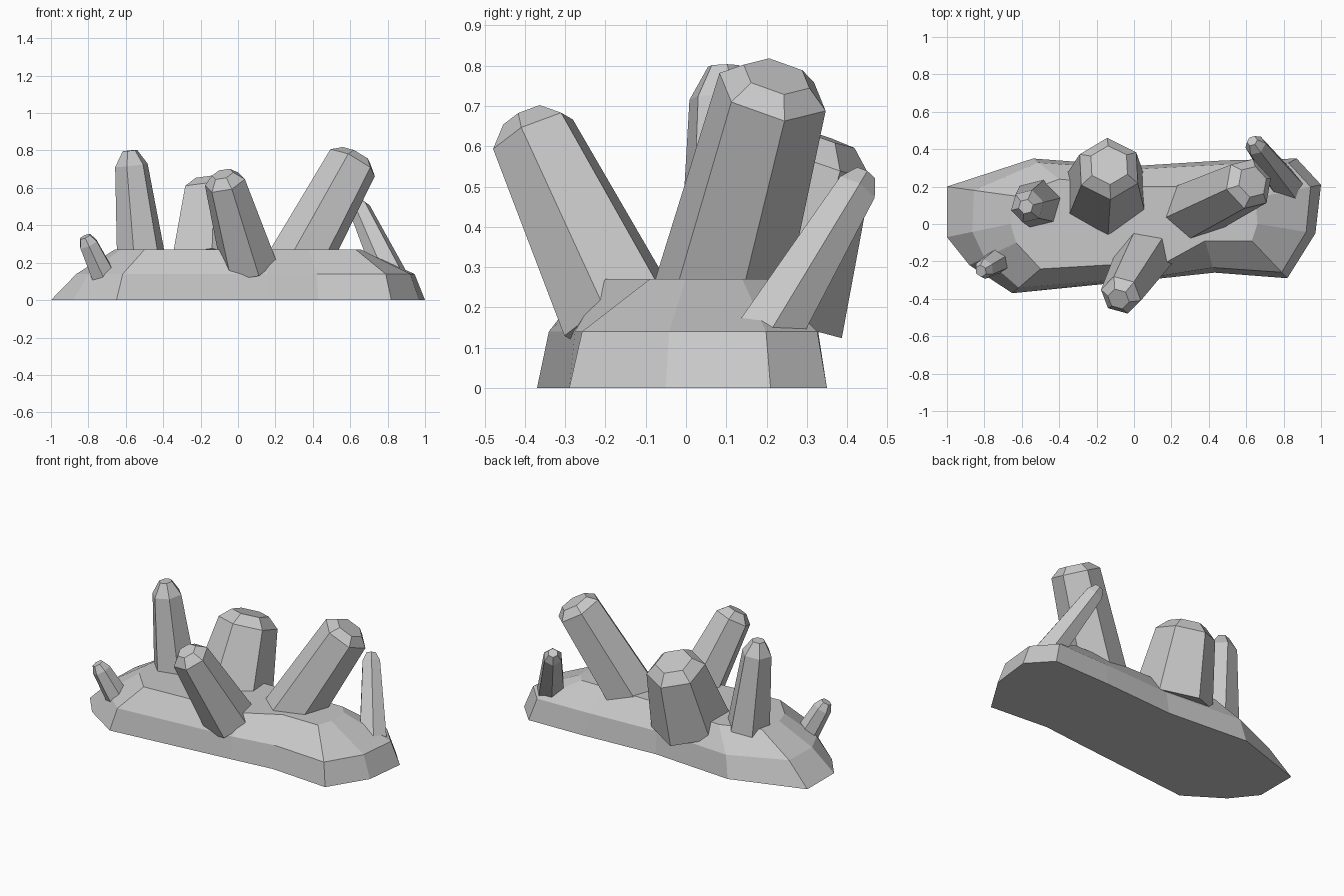
import bpy
import bmesh
import math
from mathutils import Vector

default_cube = bpy.data.objects.get("Cube")
if default_cube:
    bpy.data.objects.remove(default_cube, do_unlink=True)

# One plain grey stone colour
stone = bpy.data.materials.new("stone_grey")
stone.use_nodes = True
colour = (0.58, 0.58, 0.58, 1)
stone.diffuse_color = colour
stone.node_tree.nodes["Principled BSDF"].inputs["Base Color"].default_value = colour


def loft(name, rings):
    """Skin a stack of equal-length rings and cap both ends."""
    bm = bmesh.new()
    layers = [[bm.verts.new(point) for point in ring] for ring in rings]
    count = len(layers[0])
    for lower, upper in zip(layers, layers[1:]):
        for i in range(count):
            j = (i + 1) % count
            bm.faces.new((lower[i], lower[j], upper[j], upper[i]))
    bm.faces.new(list(reversed(layers[0])))
    bm.faces.new(layers[-1])
    bmesh.ops.recalc_face_normals(bm, faces=bm.faces[:])
    mesh = bpy.data.meshes.new(name)
    bm.to_mesh(mesh)
    bm.free()
    mesh.materials.append(stone)
    obj = bpy.data.objects.new(name, mesh)
    bpy.context.collection.objects.link(obj)


def hexagon(centre, axis, radius, phase):
    """Hexagon square to the axis; phase turns it about the axis."""
    side = axis.cross(Vector((0, 0, 1))).normalized()
    other = axis.cross(side)
    angles = [math.radians(phase + step * 60) for step in range(6)]
    return [centre + radius * (side * math.cos(a) + other * math.sin(a)) for a in angles]


def crystal(name, base, shoulder, radii, tip_height, phase):
    """Tapered leaning hexagonal prism with a bevelled tip."""
    base, shoulder = Vector(base), Vector(shoulder)
    axis = (shoulder - base).normalized()
    centres = (base, shoulder, shoulder + axis * tip_height)
    loft(name, [hexagon(c, axis, r, phase) for c, r in zip(centres, radii)])


# Rock base: ground outline and matching plateau outline
ground = [(-1, -.07), (-.88, -.22), (-.65, -.37), (.15, -.29), (.43, -.26), (.82, -.29),
          (.97, -.05), (1, .21), (.87, .35), (.48, .34), (0, .31), (-.54, .35), (-1, .2)]
plateau = [(-.66, .0), (-.63, -.1), (-.5, -.24), (.18, -.2), (.38, -.09), (.63, -.09),
           (.66, .0), (.65, .14), (.6, .2), (.42, .2), (.02, .2), (-.4, .24), (-.64, .15)]
# The waist ring steps in further towards the right-hand end
waist = []
for low, high in zip(ground, plateau):
    inset = 0.16 + 0.24 * max(0, -low[0]) ** 3
    point = Vector(low).lerp(Vector(high), inset)
    waist.append((point.x, point.y, 0.14))
loft("rock_base", [[(x, y, 0) for x, y in ground], waist,
                   [(x, y, 0.27) for x, y in plateau]])

# Crystals: base centre, shoulder centre, radii from base to tip, tip height, turn
crystal("tall_right_crystal", (-.51, .11, .15), (-.57, .095, .72), (.14, .09, .04), .08, 30)
crystal("broad_back_crystal", (-.15, .165, .2), (-.135, .295, .575), (.235, .175, .11), .06, 39)
crystal("front_crystal", (.06, -.165, .18), (-.07, -.38, .63), (.155, .112, .06), .05, 18)
crystal("large_left_crystal", (.3, .065, .16), (.613, .215, .735), (.17, .142, .088), .045, 20)
crystal("slim_left_crystal", (.82, .195, .12), (.65, .42, .49), (.09, .058, .03), .05, 30)
crystal("small_right_crystal", (-.725, -.195, .14), (-.8, -.24, .3), (.07, .055, .033), .045, 30)
